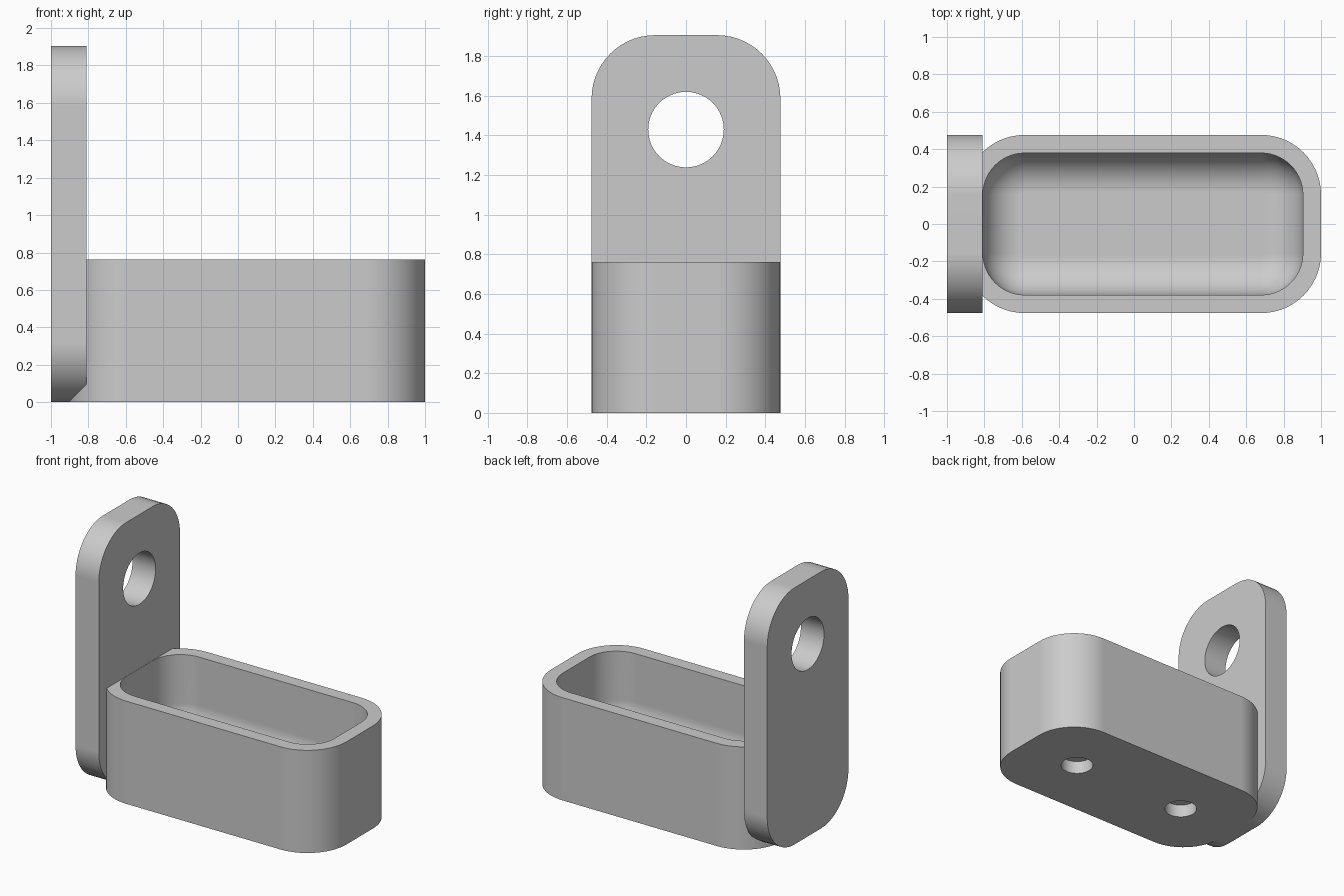
import bpy, bmesh, math
from mathutils import Matrix, Vector

if "Cube" in bpy.data.objects:
    bpy.data.objects.remove(bpy.data.objects["Cube"], do_unlink=True)

U = 2 / 21                      # base module: 21 modules long
WIDTH, ROUND, STEPS = 10 * U, 0.32, 14
TRAY_X = U / 2                  # tray centre along x

grey = bpy.data.materials.new("plain grey")
grey.use_nodes = True
grey.diffuse_color = (0.6, 0.6, 0.6, 1)
grey.node_tree.nodes["Principled BSDF"].inputs["Base Color"].default_value = (0.6, 0.6, 0.6, 1)


def rounded_rect(w, h, r):
    """Counter-clockwise outline of a rounded rectangle centred on the origin."""
    pts = []
    for k, (sx, sy) in enumerate([(1, 1), (-1, 1), (-1, -1), (1, -1)]):
        for i in range(STEPS + 1):
            a = (k + i / STEPS) * math.pi / 2
            pts.append((sx * (w / 2 - r) + r * math.cos(a),
                        sy * (h / 2 - r) + r * math.sin(a)))
    return pts


def skin(name, loops, matrix):
    """Solid from stacked outlines, each given as (outline, height)."""
    bm = bmesh.new()
    rings = [[bm.verts.new((x, y, z)) for x, y in pts] for pts, z in loops]
    for a, b in zip(rings, rings[1:]):
        n = len(a)
        for i in range(n):
            j = (i + 1) % n
            bm.faces.new((a[i], a[j], b[j], b[i]))
    bm.faces.new(rings[0][::-1])
    bm.faces.new(rings[-1])
    bmesh.ops.transform(bm, matrix=matrix, verts=bm.verts)
    bmesh.ops.recalc_face_normals(bm, faces=bm.faces)
    mesh = bpy.data.meshes.new(name)
    bm.to_mesh(mesh)
    bm.free()
    mesh.materials.append(grey)
    obj = bpy.data.objects.new(name, mesh)
    bpy.context.collection.objects.link(obj)
    return obj


def activate(obj):
    bpy.ops.object.select_all(action="DESELECT")
    obj.select_set(True)
    bpy.context.view_layer.objects.active = obj


def combine(obj, other, operation):
    """Apply a boolean with another solid and discard that solid."""
    activate(obj)
    mod = obj.modifiers.new("combine", "BOOLEAN")
    mod.operation, mod.solver, mod.object = operation, "EXACT", other
    bpy.ops.object.modifier_apply(modifier=mod.name)
    bpy.data.objects.remove(other, do_unlink=True)


def drill(obj, centre, radius, depth, axis):
    bpy.ops.mesh.primitive_cylinder_add(
        vertices=64, radius=radius, depth=depth, location=centre,
        rotation=Vector(axis).to_track_quat("Z", "Y").to_euler())
    combine(obj, bpy.context.object, "DIFFERENCE")


# Tray: outer shell, rim, then a cavity with a filleted floor
length, height, floor = 20 * U, 8 * U, 2 * U
wall, fillet = 0.097, 0.21
loops = [(rounded_rect(length, WIDTH, ROUND), 0),
         (rounded_rect(length, WIDTH, ROUND), height)]
cavity = [(0, height)]
for i in range(STEPS + 1):
    a = i / STEPS * math.pi / 2
    cavity.append((fillet * (1 - math.cos(a)), floor + fillet * (1 - math.sin(a))))
for inset, z in cavity:
    d = wall + inset
    loops.append((rounded_rect(length - 2 * d, WIDTH - 2 * d, ROUND - d), z))
bracket = skin("tray_with_mounting_plate", loops, Matrix.Translation((TRAY_X, 0, 0)))

# Upright mounting plate with rounded corners
plate_height = 20 * U
upright = Matrix(((0, 0, 1, -1), (1, 0, 0, 0), (0, 1, 0, plate_height / 2), (0, 0, 0, 1)))
outline = rounded_rect(WIDTH, plate_height, ROUND)
plate = skin("mounting_plate", [(outline, 0), (outline, 2 * U)], upright)
drill(plate, (-1 + U, 0, 15 * U), 2 * U, 6 * U, (1, 0, 0))
combine(bracket, plate, "UNION")

# Two blind holes under the tray
for side in (-1, 1):
    drill(bracket, (TRAY_X + side * 5 * U, 0, 0), 0.112, 2 * U, (0, 0, 1))

# Smooth rounds with crisp edges
activate(bracket)
bpy.ops.object.shade_smooth_by_angle(angle=math.radians(30))
weighted = bracket.modifiers.new("even_normals", "WEIGHTED_NORMAL")
weighted.keep_sharp = True
